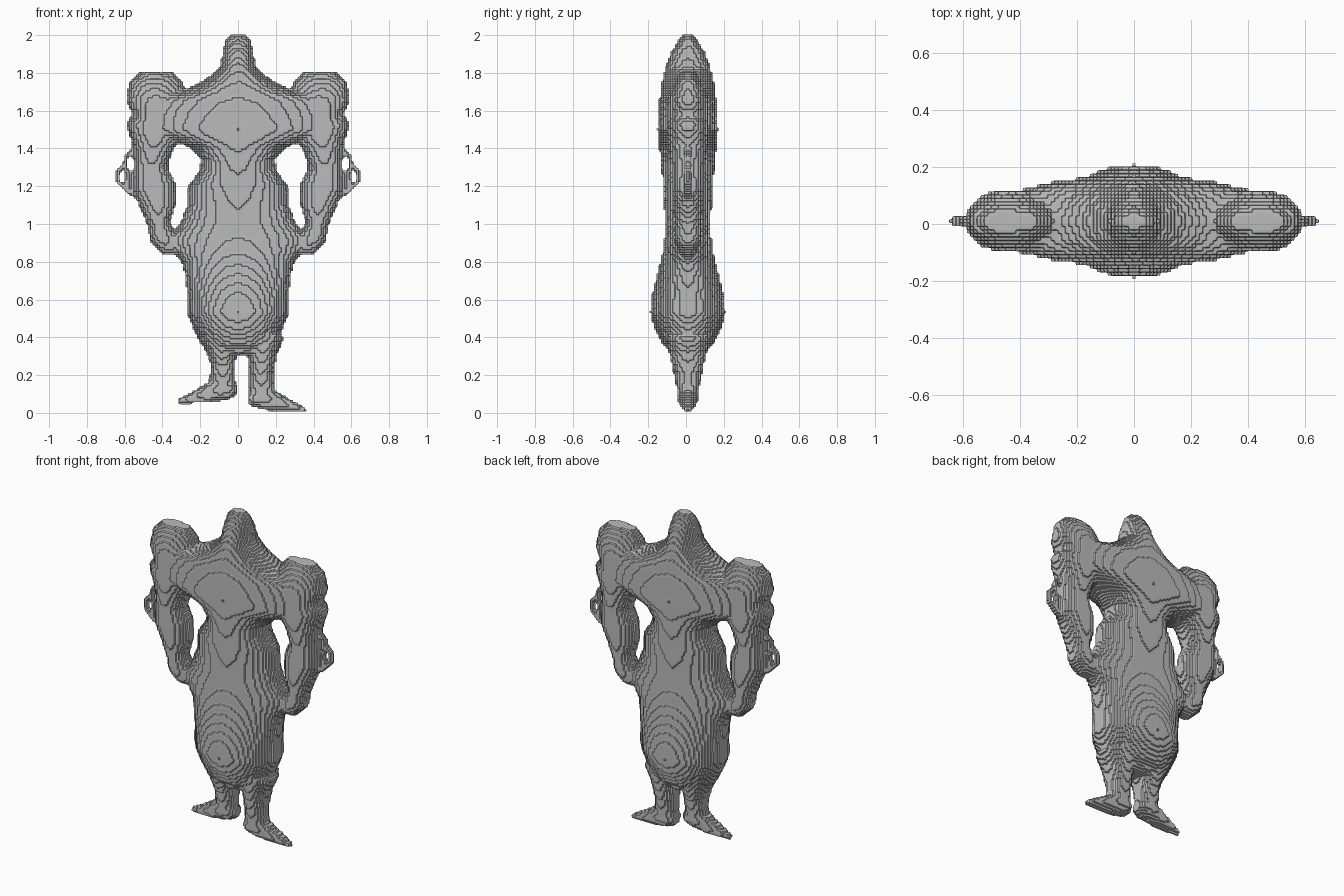
import bpy, bmesh, math
from mathutils import Vector

cube = bpy.data.objects.get("Cube")
if cube:
    bpy.data.objects.remove(cube, do_unlink=True)

stone = bpy.data.materials.new("plain_grey")
stone.use_nodes = True
GREY = (0.5, 0.5, 0.5, 1)
stone.diffuse_color = GREY
stone.node_tree.nodes["Principled BSDF"].inputs["Base Color"].default_value = GREY

bm = bmesh.new()
SIDES = 32
MID_Y = 0.01


def limb(rows, side=1):
    """Loft elliptical rings along a path in the x-z plane: (x, z, radius, depth)."""
    pts = [Vector((side * x, MID_Y, z)) for x, z, r, d in rows]
    rings = []
    for i, (x, z, r, d) in enumerate(rows):
        t = (pts[min(i + 1, len(pts) - 1)] - pts[max(i - 1, 0)]).normalized()
        across = Vector((-t.z, 0, t.x))
        ring = []
        for k in range(SIDES):
            a = math.tau * k / SIDES
            ring.append(bm.verts.new(pts[i] + across * r * math.cos(a)
                                     + Vector((0, d * math.sin(a), 0))))
        rings.append(ring)
    faces = [bm.faces.new(rings[0]), bm.faces.new(rings[-1][::-1])]
    for a, b in zip(rings, rings[1:]):
        for k in range(SIDES):
            n = (k + 1) % SIDES
            faces.append(bm.faces.new((a[k], b[k], b[n], a[n])))
    bmesh.ops.recalc_face_normals(bm, faces=faces)


# Head, chest, waist and belly: (height, half width, half depth)
trunk = [(2.005, .04, .02), (1.98, .065, .045), (1.92, .08, .085), (1.83, .095, .12),
         (1.76, .18, .135), (1.71, .28, .145), (1.66, .5, .15), (1.6, .55, .155),
         (1.5, .55, .162), (1.45, .4, .158), (1.41, .26, .152), (1.34, .195, .145),
         (1.28, .205, .138), (1.2, .265, .132), (1.1, .27, .125), (1.0, .31, .122),
         (.93, .37, .124), (.87, .35, .13), (.8, .3, .145), (.72, .28, .165),
         (.63, .27, .188), (.53, .27, .2), (.45, .24, .178), (.37, .2, .14),
         (.31, .14, .09)]
limb([(0, z, w, d) for z, w, d in trunk])

# Shoulder, arm and hand resting on the hip
arm = [(.4, 1.805, .06, .03), (.4, 1.78, .115, .055), (.425, 1.72, .155, .085),
       (.43, 1.66, .165, .105), (.42, 1.57, .14, .112), (.44, 1.5, .16, .112),
       (.45, 1.41, .11, .1), (.462, 1.3, .09, .085), (.447, 1.2, .118, .085),
       (.423, 1.1, .097, .08), (.42, 1.0, .06, .07), (.4, .93, .07, .07),
       (.36, .88, .055, .06), (.32, .86, .03, .04)]

# Thin loops standing off the forearm
outer_loop = [(.55, 1.39), (.59, 1.36), (.6, 1.32), (.635, 1.28), (.64, 1.23),
              (.59, 1.18), (.53, 1.14)]
inner_loop = [(.6, 1.32), (.585, 1.27), (.59, 1.18)]
for side in (1, -1):
    limb(arm, side)
    for loop in (outer_loop, inner_loop):
        limb([(x, z, .013, .02) for x, z in loop], side)

# Legs and pointed feet; the model's left side sits slightly lower
leg = [(.1, .42, .11, .12), (.085, .32, .08, .1), (.08, .25, .065, .075),
       (.082, .18, .07, .06), (.08, .12, .055, .045)]
foot = [(.01, .125, .035, .035), (.04, .125, .05, .055), (.1, .125, .065, .055),
        (.17, .1, .05, .045), (.25, .077, .028, .035), (.32, .06, .012, .018)]
for side, dx, dz in ((-1, 0, 0), (1, .042, -.045)):
    limb([(x + dx, z + dz * (z < .3), r, d) for x, z, r, d in leg], side)
    limb([(x + dx, z + dz, r, d) for x, z, r, d in foot], side)

mesh = bpy.data.meshes.new("figure_body")
bm.to_mesh(mesh)
bm.free()
mesh.materials.append(stone)
body = bpy.data.objects.new("figure_body", mesh)
bpy.context.collection.objects.link(body)

# Fuse the parts, then step the surface into fine terraces
fuse = body.modifiers.new("fuse", "REMESH")
fuse.mode = "VOXEL"
fuse.voxel_size = 0.01
blend = body.modifiers.new("blend", "SMOOTH")
blend.factor = 0.5
blend.iterations = 3
steps = body.modifiers.new("steps", "REMESH")
steps.mode = "BLOCKS"
steps.octree_depth = 8
steps.scale = 0.63
steps.use_remove_disconnected = False
soften = body.modifiers.new("soften", "SMOOTH")
soften.factor = 0.5
soften.iterations = 2
